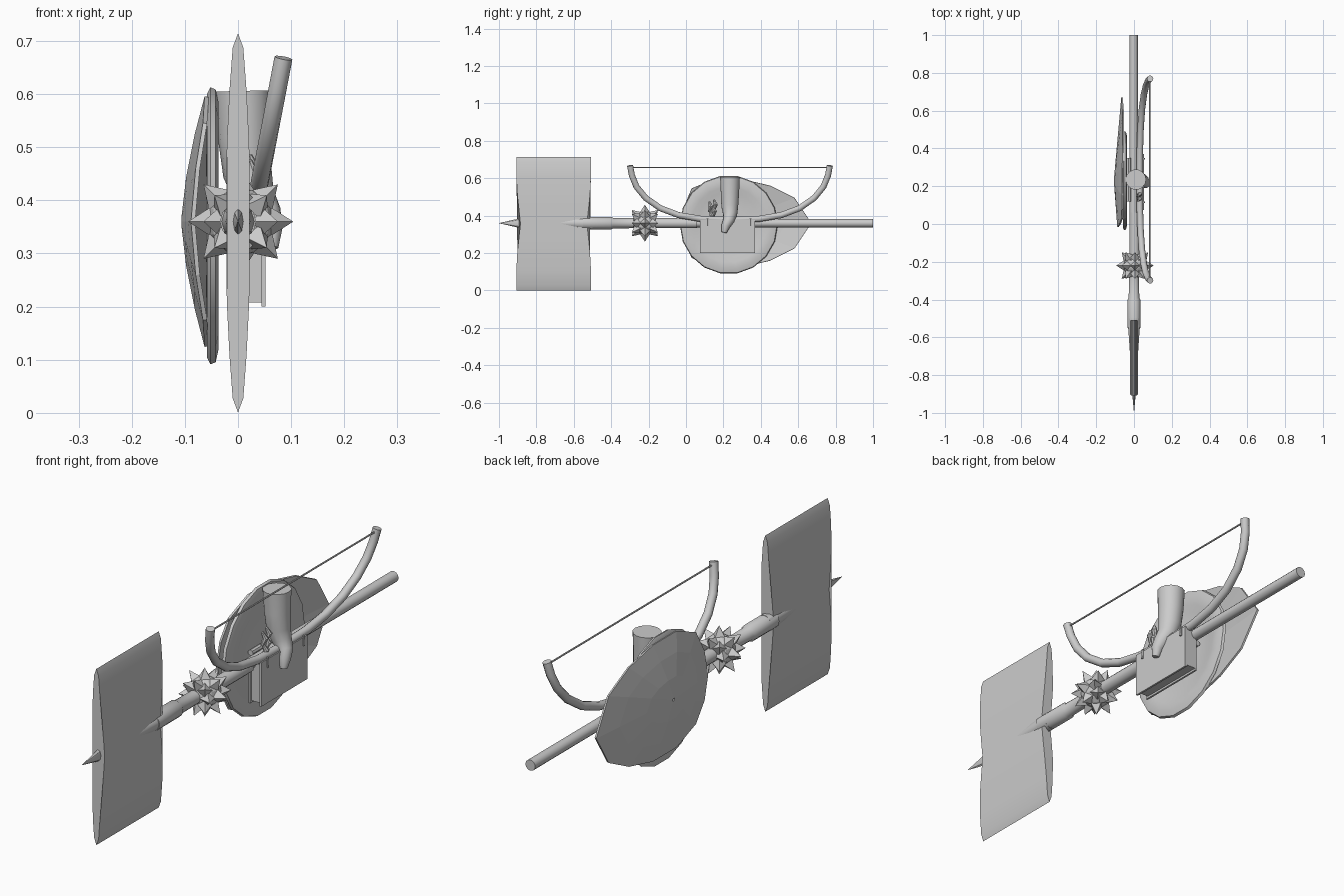
import bpy, bmesh, math
from mathutils import Vector

if "Cube" in bpy.data.objects:
    bpy.data.objects.remove(bpy.data.objects["Cube"])

ZC = 0.36  # height of the main shaft


def make(name, verts, faces, smooth=None):
    me = bpy.data.meshes.new(name)
    me.from_pydata([tuple(v) for v in verts], [], faces)
    bm = bmesh.new()
    bm.from_mesh(me)
    bmesh.ops.recalc_face_normals(bm, faces=bm.faces)
    bm.to_mesh(me)
    bm.free()
    ob = bpy.data.objects.new(name, me)
    bpy.context.collection.objects.link(ob)
    if smooth:
        bpy.ops.object.select_all(action='DESELECT')
        bpy.context.view_layer.objects.active = ob
        ob.select_set(True)
        bpy.ops.object.shade_smooth_by_angle(angle=math.radians(smooth))
    return ob


def loft(rings, caps=True):
    n = len(rings[0])
    verts = [v for r in rings for v in r]
    faces = [(i*n + j, i*n + (j+1) % n, (i+1)*n + (j+1) % n, (i+1)*n + j)
             for i in range(len(rings) - 1) for j in range(n)]
    if caps:
        faces += [tuple(range(n)), tuple(range(len(verts) - n, len(verts)))]
    return verts, faces


def tube(name, pts, radii, n=12, smooth=40, flat=1.0):
    """Sweep a round section along points; flat squashes it in x."""
    pts = [Vector(p) for p in pts]
    rings = []
    for i, p in enumerate(pts):
        t = (pts[min(i+1, len(pts)-1)] - pts[max(i-1, 0)]).normalized()
        u = Vector((1, 0, 0))
        u = (u - t * u.dot(t)).normalized()
        w = t.cross(u)
        rings.append([p + radii[i] * (u*math.cos(a)*flat + w*math.sin(a))
                      for a in (2*math.pi*k/n for k in range(n))])
    return make(name, *loft(rings), smooth)


def box(name, lo, hi):
    v = [(x, y, z) for x in (lo[0], hi[0]) for y in (lo[1], hi[1]) for z in (lo[2], hi[2])]
    return make(name, v, [(0, 1, 3, 2), (4, 5, 7, 6), (0, 1, 5, 4), (2, 3, 7, 6), (0, 2, 6, 4), (1, 3, 7, 5)])


# Long staff, thicker axe socket and mace shaft
tube("staff", [(-0.002, -0.6, ZC), (-0.002, 1.0, ZC)], [0.022]*2)
tube("axe_socket", [(0, -0.55, ZC), (0, -0.4, ZC), (0, -0.39, ZC), (0, -0.28, ZC)],
     [0.034, 0.034, 0.028, 0.027])
tube("mace_shaft", [(0.003, -0.17, ZC), (0.003, 0.06, ZC)], [0.027]*2)

# Double axe blade: lens profile in x/z, waisted along the middle
half = [(0, 0.357), (0.01, 0.33), (0.016, 0.25), (0.021, 0.15), (0.022, 0.08), (0.022, 0)]
right = half + [(x, -d) for x, d in half[-2::-1]]
lens = right + [(-x, d) for x, d in right[-2:0:-1]]


def waist(d):
    return 0.022 * max(0, 1 - abs(d) / 0.2)


rings = [[(x, y0 + s*waist(d), 0.3575 + d) for x, d in lens]
         for y0, s in ((-0.907, 1), (-0.508, -1))]
make("axe_blade", *loft(rings), 25)

# Axe spike and side emblem
tube("axe_spike", [(0, -1.0, ZC), (0, -0.87, ZC)], [0.0005, 0.03], 8, 30, 0.4)
tube("axe_emblem", [(0, y, ZC) for y in (-0.76, -0.72, -0.66, -0.6, -0.53, -0.5)],
     [0.002, 0.02, 0.026, 0.03, 0.036, 0.036], 10, 40, 0.9)

# Spiked mace head
C = Vector((0.005, -0.22, ZC))
bm = bmesh.new()
bmesh.ops.create_uvsphere(bm, u_segments=12, v_segments=8, radius=0.063)
dirs = []
for lat, count in ((0, 8), (45, 8), (-45, 8)):
    for k in range(count):
        a = math.tau * k / count
        l = math.radians(lat)
        dirs.append(Vector((math.cos(a)*math.cos(l), math.sin(l), math.sin(a)*math.cos(l))))
for d in dirs:
    q = d.to_track_quat('Z', 'Y')
    g = bmesh.ops.create_cone(bm, segments=4, radius1=0.032, radius2=0.0, depth=0.05, cap_ends=True)
    for v in g['verts']:
        v.co = q @ (v.co + Vector((0, 0, 0.074)))
me = bpy.data.meshes.new("mace_head")
bm.to_mesh(me)
bm.free()
head = bpy.data.objects.new("mace_head", me)
head.location = C
bpy.context.collection.objects.link(head)

# Round shield: lathed dish with a rolled rim, axis along x
prof = [(0.001, -0.05), (0.1, -0.05), (0.17, -0.047), (0.2, -0.039), (0.235, -0.037), (0.258, -0.042),
        (0.262, -0.052), (0.25, -0.058), (0.12, -0.06), (0.001, -0.06)]
rings = [[(x, 0.229 + r*math.cos(a), 0.352 + r*1.01*math.sin(a))
          for a in (math.tau*k/18 for k in range(18))] for r, x in prof]
make("round_shield", *loft(rings), 40)

# Heater shield: domed plate, round at one end and pointed at the other
outline = [(0.67, 0.0), (0.58, 0.135), (0.45, 0.2), (0.3, 0.235), (0.15, 0.235), (0.03, 0.185),
           (-0.005, 0.1), (-0.015, 0.0)]
outline += [(y, -z) for y, z in outline[-2:0:-1]]
rings = []
for f in (0.02, 0.35, 0.7, 1.0):
    ring = []
    for y, z in outline:
        yy, zz = 0.23 + (y - 0.23)*f, z*f
        fall = 0.038*(abs(zz)/0.235)**1.6 + (0.09*(yy-0.23)**1 if yy > 0.23 else 0.075*(0.23-yy))
        ring.append((-0.103 + min(fall, 0.047), yy, 0.36 + zz))
    rings.append(ring)
ob = make("pointed_shield", *loft(rings, False))
n = ob.modifiers.new("thickness", 'SOLIDIFY')
n.thickness = 0.008
n.offset = 0

# Bow and string, leaning outwards towards the tips
side = [(0.545, 0.668), (0.535, 0.615), (0.51, 0.555), (0.46, 0.495), (0.38, 0.44), (0.28, 0.403),
        (0.16, 0.383), (0.0, 0.377)]
arc = [(-d, z) for d, z in side] + side[-2::-1]
pts = [(0.03 + 0.055*(z - 0.377)/0.288, 0.235 + d*0.98, z) for d, z in arc]
tube("bow", pts, [0.017]*len(pts), 10)
tube("bow_string", [(0.084, -0.3, 0.657), (0.084, 0.77, 0.657)], [0.0035]*2, 6)

# Drinking horn: wide mouth curling down to a hooked tip
horn = [(0.01, 0.235, 0.606), (0.012, 0.235, 0.52), (0.018, 0.234, 0.45), (0.032, 0.236, 0.405),
        (0.052, 0.228, 0.375), (0.06, 0.212, 0.345), (0.062, 0.204, 0.31)]
tube("horn", horn, [0.054, 0.05, 0.046, 0.038, 0.03, 0.024, 0.014], 14, 50)

# Book: two covers around a smaller page block
box("book_front_cover", (0.044, 0.075, 0.2), (0.052, 0.37, 0.378))
box("book_back_cover", (-0.006, 0.075, 0.2), (0.002, 0.37, 0.378))
box("book_pages", (0.002, 0.085, 0.208), (0.044, 0.37, 0.37))

# Small fittings: strap knots, clasps and a grip peg
for k, (y, z) in enumerate(((0.125, 0.45), (0.145, 0.425), (0.15, 0.46), (0.13, 0.4))):
    tube("strap_knot_%d" % k, [(0.02, y, z - 0.03), (0.03, y + 0.008, z), (0.022, y, z + 0.025)],
         [0.007, 0.012, 0.005], 8)
for y in (0.115, 0.345):
    tube("book_clasp", [(0.052, y, 0.385), (0.054, y, 0.345)], [0.005]*2, 6)
for z in (0.34, 0.38):
    tube("shield_grip", [(-0.028, 0.12, z), (-0.028, 0.35, z)], [0.012]*2, 8)
